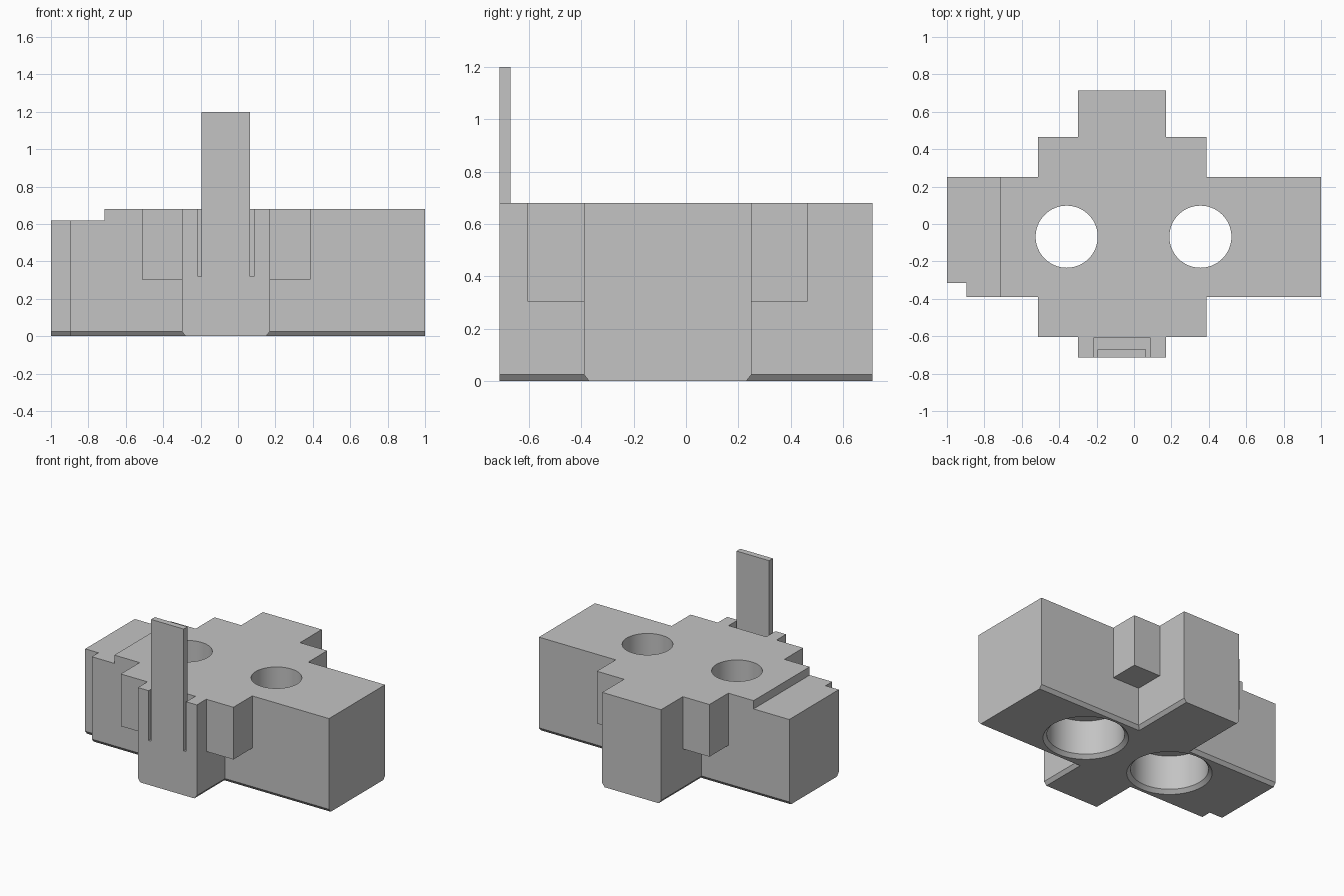
import bpy, bmesh, math

if "Cube" in bpy.data.objects:
    bpy.data.objects.remove(bpy.data.objects["Cube"], do_unlink=True)

grey = bpy.data.materials.new("plain grey")
grey.use_nodes = True
grey.diffuse_color = (0.55, 0.55, 0.55, 1)
grey.node_tree.nodes["Principled BSDF"].inputs["Base Color"].default_value = (0.55, 0.55, 0.55, 1)


def loft(name, rings):
    """Closed solid through a list of matching point rings."""
    bm = bmesh.new()
    loops = [[bm.verts.new(p) for p in ring] for ring in rings]
    n = len(loops[0])
    for a, b in zip(loops, loops[1:]):
        for i in range(n):
            bm.faces.new((a[i], a[(i + 1) % n], b[(i + 1) % n], b[i]))
    bm.faces.new(loops[0][::-1])
    bm.faces.new(loops[-1])
    bmesh.ops.recalc_face_normals(bm, faces=bm.faces)
    mesh = bpy.data.meshes.new(name)
    bm.to_mesh(mesh)
    bm.free()
    mesh.materials.append(grey)
    obj = bpy.data.objects.new(name, mesh)
    bpy.context.collection.objects.link(obj)
    return obj


def block(name, x, y, z, cut_x=0, cut_y=0, rise=0.025):
    """Box whose bottom edges can be chamfered inwards along x or y."""
    def ring(h, dx, dy):
        return [(x[0] + dx, y[0] + dy, h), (x[1] - dx, y[0] + dy, h),
                (x[1] - dx, y[1] - dy, h), (x[0] + dx, y[1] - dy, h)]
    rings = [ring(z[0], cut_x, cut_y), ring(z[1], 0, 0)]
    if cut_x or cut_y:
        rings.insert(1, ring(z[0] + rise, 0, 0))
    return loft(name, rings)


def combine(target, tool, operation):
    tool.hide_render = True
    mod = target.modifiers.new(tool.name, "BOOLEAN")
    mod.operation = operation
    mod.solver = "EXACT"
    mod.object = tool
    bpy.context.view_layer.objects.active = target
    bpy.ops.object.modifier_apply(modifier=mod.name)
    bpy.data.objects.remove(tool, do_unlink=True)


TOP = 0.68
CHAMFER = 0.02

# Cross-shaped body: long arm, notched end, cross arm and raised corner blocks
body = block("body", (-0.895, 1), (-0.39, 0.25), (0, TOP), cut_y=CHAMFER)
parts = [
    block("notched_end", (-1, -0.8), (-0.315, 0.25), (0, TOP), cut_y=CHAMFER),
    block("cross_arm", (-0.3, 0.17), (-0.713, 0.713), (0, TOP), cut_x=CHAMFER),
    block("corner_blocks", (-0.513, 0.387), (-0.605, 0.465), (0.303, TOP)),
]
for part in parts:
    combine(body, part, "UNION")

# Lowered step on the right end
combine(body, block("step_cutter", (-1.1, -0.715), (-0.5, 0.4), (0.62, 0.8)), "DIFFERENCE")

# Two stepped bores with a chamfered mouth underneath
bore = [(0.305, -0.025), (0.255, 0.025), (0.255, 0.275), (0.166, 0.275), (0.166, 0.75)]
SIDES = 64
for cx in (-0.36, 0.355):
    rings = [[(cx + r * math.cos(math.tau * i / SIDES),
               -0.068 + r * math.sin(math.tau * i / SIDES), z)
              for i in range(SIDES)] for r, z in bore]
    combine(body, loft("bore_cutter", rings), "DIFFERENCE")

# Spring tab standing in a pocket at the front
combine(body, block("pocket_cutter", (-0.215, 0.085), (-0.8, -0.608), (0.32, 0.8)), "DIFFERENCE")
combine(body, block("tab", (-0.195, 0.065), (-0.713, -0.67), (0.25, 1.2)), "UNION")

# Merge flat areas and smooth only the bores
bm = bmesh.new()
bm.from_mesh(body.data)
bmesh.ops.remove_doubles(bm, verts=bm.verts, dist=0.0001)
bmesh.ops.dissolve_limit(bm, angle_limit=0.01, verts=bm.verts, edges=bm.edges)
bm.to_mesh(body.data)
bm.free()
bpy.ops.object.select_all(action="DESELECT")
body.select_set(True)
bpy.context.view_layer.objects.active = body
bpy.ops.object.shade_smooth_by_angle(angle=math.radians(25))
